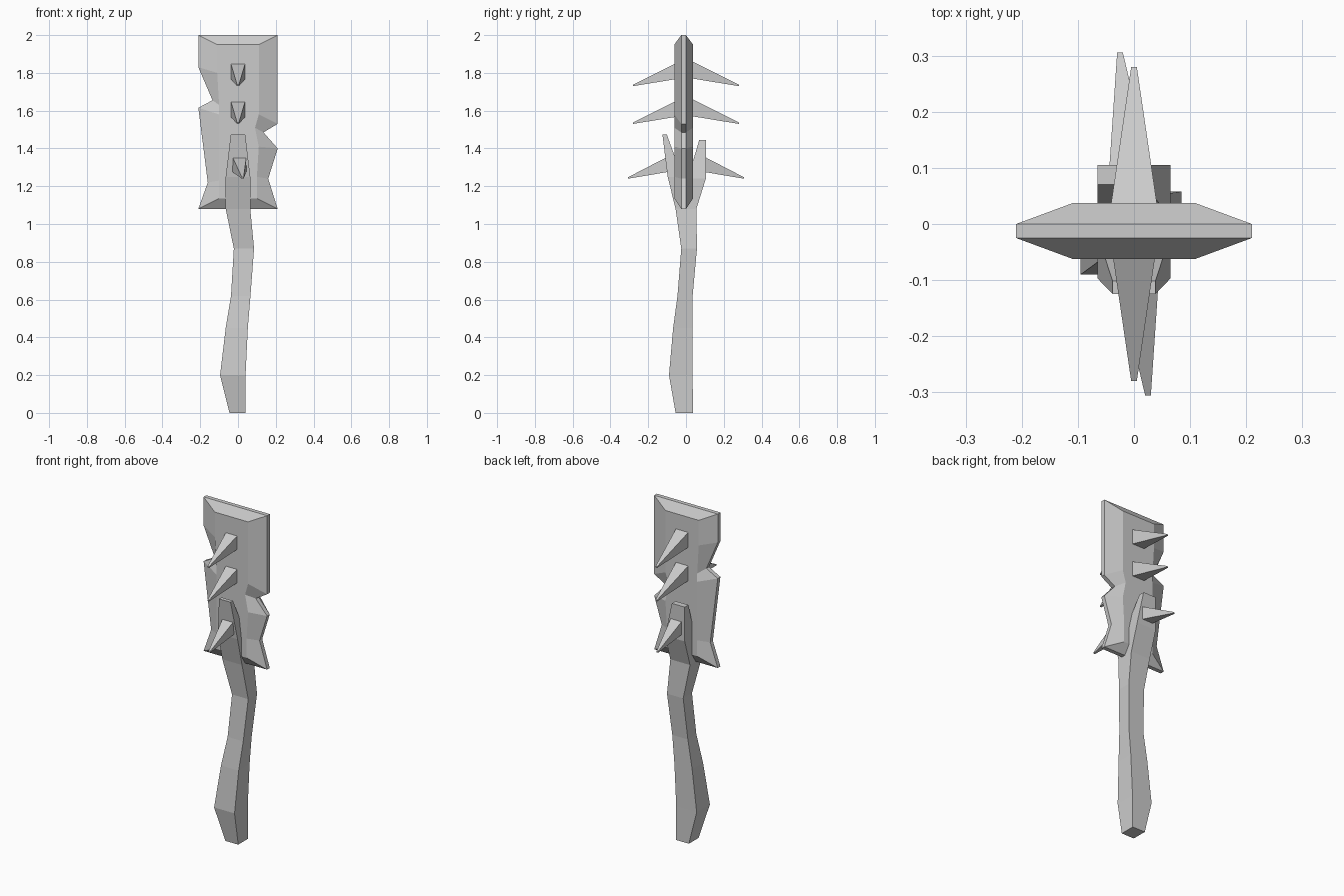
import bpy, bmesh

if "Cube" in bpy.data.objects:
    bpy.data.objects.remove(bpy.data.objects["Cube"])


def finish(name, bm):
    bmesh.ops.recalc_face_normals(bm, faces=bm.faces)
    mesh = bpy.data.meshes.new(name)
    bm.to_mesh(mesh)
    bm.free()
    obj = bpy.data.objects.new(name, mesh)
    bpy.context.collection.objects.link(obj)
    return obj


def loft(name, rings):
    """Skin closed rings of equal length and cap both ends."""
    bm = bmesh.new()
    rows = [[bm.verts.new(p) for p in r] for r in rings]
    n = len(rows[0])
    for a, b in zip(rows, rows[1:]):
        for i in range(n):
            j = (i + 1) % n
            bm.faces.new((a[i], a[j], b[j], b[i]))
    bm.faces.new(rows[0])
    bm.faces.new(rows[-1])
    return finish(name, bm)


def box_ring(x0, x1, y0, y1, z):
    return [(x0, y0, z), (x1, y0, z), (x1, y1, z), (x0, y1, z)]


# Stone blade: (outer x, outer z, inner x, inner z) round the bevelled outline
outline = [
    (-.21, 2.0, -.11, 1.95), (-.21, 1.83, -.11, 1.80),
    (-.135, 1.655, -.10, 1.63), (-.21, 1.615, -.10, 1.58),
    (-.16, 1.22, -.10, 1.23), (-.21, 1.08, -.10, 1.135),
    (.21, 1.08, .10, 1.135), (.16, 1.24, .10, 1.25),
    (.21, 1.40, .11, 1.41), (.135, 1.485, .09, 1.51),
    (.21, 1.53, .11, 1.58), (.21, 2.0, .11, 1.95),
]
loft("blade", [
    [(c, -.062, d) for a, b, c, d in outline],
    [(a, -.025, b) for a, b, c, d in outline],
    [(a, 0, b) for a, b, c, d in outline],
    [(c, .037, d) for a, b, c, d in outline],
])

# Crooked square handle
loft("handle", [box_ring(*r) for r in [
    (-.045, .04, -.055, .037, 0), (-.095, .04, -.09, .035, .2),
    (-.065, .052, -.068, .035, .45), (-.037, .066, -.045, .035, .62),
    (-.022, .085, -.025, .058, .87), (-.065, .065, -.055, .055, 1.08),
    (-.065, .065, -.06, .06, 1.14),
]])

# Two prongs gripping the blade
loft("front_prong", [box_ring(*r) for r in [
    (-.065, .065, -.055, 0, 1.08), (-.065, .065, -.097, -.02, 1.25),
    (-.038, .038, -.125, -.102, 1.475),
]])
loft("back_prong", [box_ring(*r) for r in [
    (-.065, .065, 0, .055, 1.08), (-.065, .065, .01, .105, 1.24),
    (-.065, .02, .07, .105, 1.445),
]])

# Drooping spikes on both faces
for i, (top, base_y, tip_y, tip_x) in enumerate([
        (1.855, .035, .28, 0), (1.655, .035, .28, 0), (1.365, .07, .306, .025)]):
    for side, s in (("front", -1), ("back", 1)):
        tx = -s * tip_x
        cx = tx * .2
        rings = []
        for x, y, h, z0, z1 in ((cx, base_y, .041, top - .085, top + .005),
                                (tx, tip_y, .005, top - .125, top - .117)):
            rings.append([(x - h, s * y, z0), (x + h, s * y, z0),
                          (x + h, s * y, z1), (x - h, s * y, z1)])
        # each tip is nearly a point, as in a worn thorn
        loft(f"{side}_spike_{i + 1}", rings)
